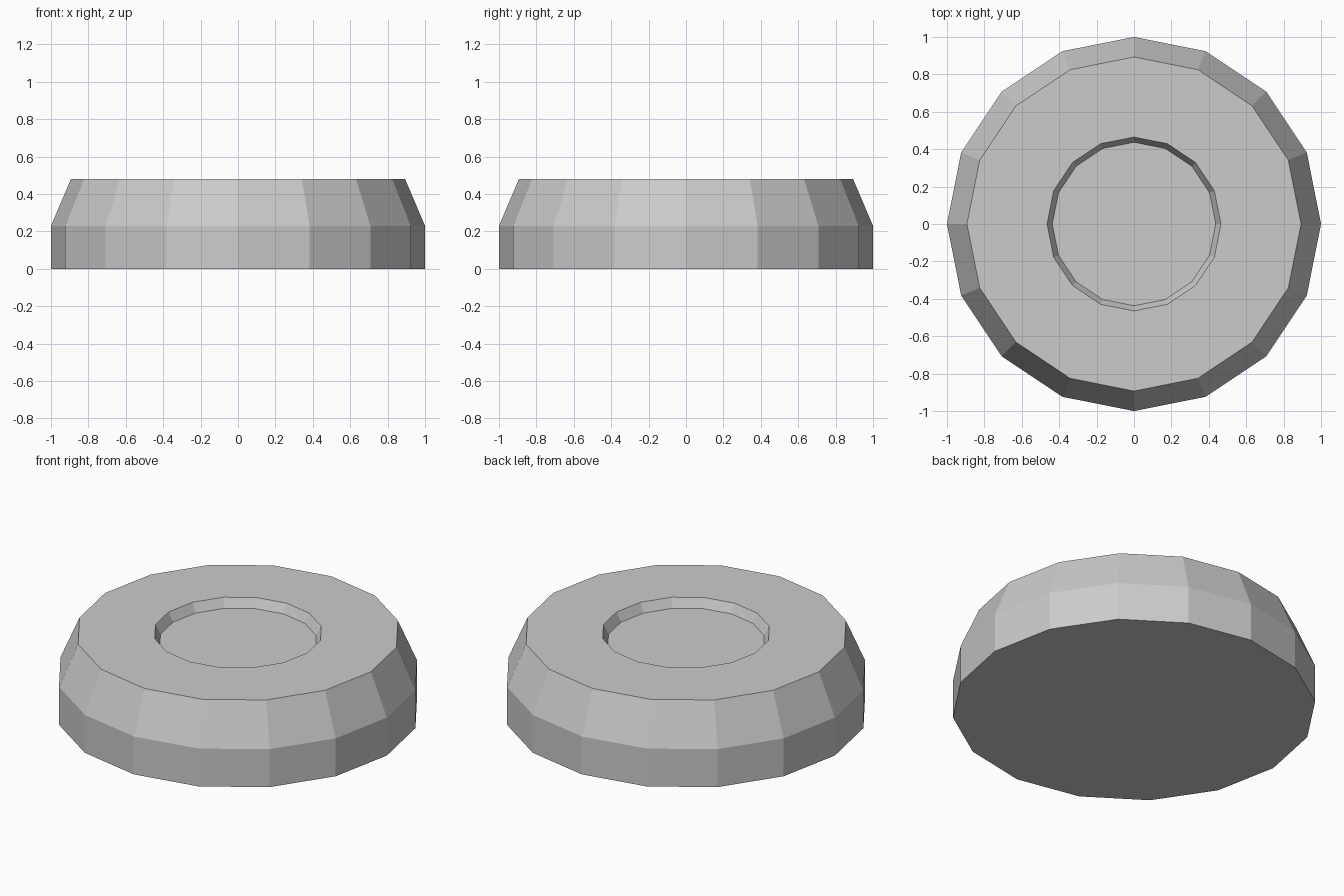
import bpy, bmesh
from math import cos, sin, tau

if "Cube" in bpy.data.objects:
    bpy.data.objects.remove(bpy.data.objects["Cube"])

SIDES = 16
# (radius, height) from the base rim up, over the top and into the recess
PROFILE = [(1.0, 0.0), (1.0, 0.23), (0.893, 0.48), (0.465, 0.48), (0.437, 0.425)]

bm = bmesh.new()
rings = [[bm.verts.new((r * cos(tau * i / SIDES), r * sin(tau * i / SIDES), z))
          for i in range(SIDES)] for r, z in PROFILE]

# side walls, bevel, top rim and recess wall
for low, high in zip(rings, rings[1:]):
    for i in range(SIDES):
        j = (i + 1) % SIDES
        bm.faces.new((low[i], low[j], high[j], high[i]))

# underside and recess floor
bm.faces.new(rings[0][::-1])
bm.faces.new(rings[-1])

mesh = bpy.data.meshes.new("round_base")
bm.to_mesh(mesh)
bm.free()
base = bpy.data.objects.new("round_base", mesh)
bpy.context.collection.objects.link(base)
